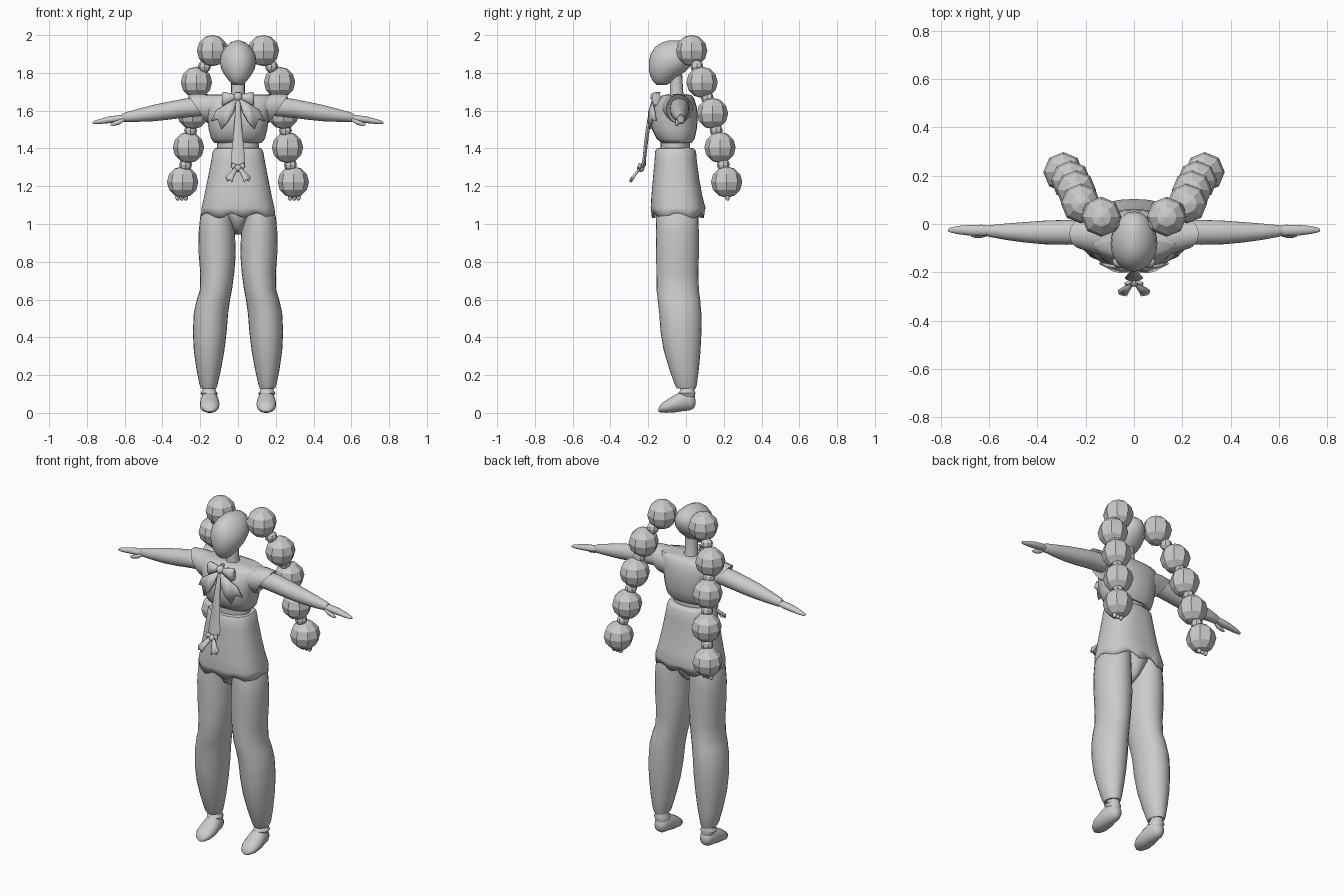
import bpy, bmesh, math
from mathutils import Vector


def finish(name, bm, mirror=False, thick=0, angle=50):
    bmesh.ops.recalc_face_normals(bm, faces=bm.faces)
    me = bpy.data.meshes.new(name)
    bm.to_mesh(me)
    bm.free()
    ob = bpy.data.objects.new(name, me)
    bpy.context.collection.objects.link(ob)
    if thick:
        m = ob.modifiers.new("thickness", 'SOLIDIFY')
        m.thickness = thick
        m.offset = 0
    if mirror:
        ob.modifiers.new("mirror", 'MIRROR')
    bpy.context.view_layer.objects.active = ob
    ob.select_set(True)
    if angle:
        bpy.ops.object.shade_smooth_by_angle(angle=math.radians(angle))
    ob.select_set(False)
    return ob


def loft(name, axis, rings, mirror=False, n=24, power=1.0, caps=(1, 1), warp=None, thick=0):
    """Rings are (position, a_min, a_max, b_min, b_max) across the axis."""
    bm = bmesh.new()
    loops = []
    for p, a0, a1, b0, b1 in rings:
        loop = []
        for i in range(n):
            t = math.tau * i / n
            c, s = math.cos(t), math.sin(t)
            a = (a0 + a1) / 2 + (a1 - a0) / 2 * math.copysign(abs(c) ** power, c)
            b = (b0 + b1) / 2 + (b1 - b0) / 2 * math.copysign(abs(s) ** power, s)
            co = {'x': (p, a, b), 'y': (a, p, b), 'z': (a, b, p)}[axis]
            co = warp(*co) if warp else co
            loop.append(bm.verts.new(co))
        loops.append(loop)
    for l0, l1 in zip(loops, loops[1:]):
        for i in range(n):
            j = (i + 1) % n
            bm.faces.new((l0[i], l0[j], l1[j], l1[i]))
    if caps[0]:
        bm.faces.new(loops[0])
    if caps[1]:
        bm.faces.new(loops[-1])
    return finish(name, bm, mirror, thick)


def ball(name, c, r, seg=8, rings=6, mirror=True, angle=0):
    bm = bmesh.new()
    bmesh.ops.create_uvsphere(bm, u_segments=seg, v_segments=rings, radius=r)
    bmesh.ops.translate(bm, verts=bm.verts, vec=c)
    finish(name, bm, mirror, angle=angle)


def panel(name, pts, mirror=True, thick=0.012):
    bm = bmesh.new()
    f = bm.faces.new([bm.verts.new(p) for p in pts])
    bmesh.ops.triangulate(bm, faces=[f])
    finish(name, bm, mirror, thick, 30)


# head and neck
loft("head", 'z', [
    (1.737, -.025, .025, -.155, -.10), (1.755, -.045, .045, -.175, -.07),
    (1.785, -.068, .068, -.190, -.03), (1.82, -.088, .088, -.197, .01),
    (1.86, -.097, .097, -.197, .04), (1.90, -.091, .091, -.188, .052),
    (1.935, -.07, .07, -.165, .045), (1.96, -.042, .042, -.13, .015),
    (1.972, -.012, .012, -.09, -.03)])
loft("neck", 'z', [(1.66, -.045, .045, -.09, .0), (1.70, -.036, .036, -.085, -.015),
                   (1.79, -.036, .036, -.085, -.02)], n=16)

# hair bunches: faceted balls joined by small beads
chain = [Vector(p) for p in ((.135, .03, 1.918), (.22, .085, 1.75), (.24, .14, 1.585),
                             (.262, .18, 1.405), (.293, .215, 1.222))]
for i, c in enumerate(chain):
    ball(f"hair_ball_{i + 1}", c, .083)
    if i:
        ball(f"hair_tie_{i}", (c + chain[i - 1]) / 2, .034)
ball("hair_root", (.085, .0, 1.915), .03)
for k in (-1, 0, 1):
    x = .298 + .022 * k
    loft(f"hair_tip_{k + 2}", 'z', [(1.125, x - .006, x + .006, .214, .226),
                                    (1.137, x - .013, x + .013, .205, .232),
                                    (1.16, x - .008, x + .008, .21, .226)], True, 8)

# blouse, waist and neckline
loft("blouse", 'z', [
    (1.43, -.125, .125, -.13, .03), (1.45, -.142, .142, -.155, .045),
    (1.50, -.155, .155, -.18, .057), (1.56, -.163, .163, -.186, .062),
    (1.62, -.178, .178, -.17, .057), (1.66, -.19, .19, -.145, .045),
    (1.682, -.18, .18, -.125, .03), (1.688, -.05, .05, -.09, .0)], power=.85)
loft("waist", 'z', [(1.38, -.11, .11, -.135, .022), (1.45, -.11, .11, -.135, .022)])


# slanted sleeve caps
def slant(x, y, z):
    return (x + .68 * (z - 1.61), y, z)


loft("sleeve_cap", 'x', [(.08, -.14, .04, 1.52, 1.685), (.15, -.125, .035, 1.53, 1.69),
                         (.215, -.103, .02, 1.535, 1.687), (.21, -.09, .01, 1.545, 1.675)],
     True, warp=slant)

# arms and hands
loft("arm", 'x', [
    (.16, -.085, .015, 1.575, 1.672), (.28, -.086, .017, 1.563, 1.664),
    (.37, -.084, .014, 1.552, 1.647), (.45, -.077, .008, 1.544, 1.63),
    (.53, -.066, .002, 1.541, 1.609), (.60, -.053, -.005, 1.54, 1.59),
    (.615, -.045, -.01, 1.548, 1.582)], True)
loft("hand", 'x', [
    (.59, -.045, -.01, 1.55, 1.58), (.63, -.05, -.003, 1.54, 1.576),
    (.68, -.048, -.004, 1.534, 1.57), (.73, -.042, -.008, 1.53, 1.556),
    (.762, -.035, -.015, 1.529, 1.546), (.77, -.03, -.02, 1.533, 1.54)], True, 16)
loft("thumb", 'x', [(.60, -.048, -.028, 1.545, 1.565), (.63, -.057, -.033, 1.525, 1.552),
                    (.66, -.057, -.037, 1.519, 1.54), (.675, -.052, -.042, 1.521, 1.531)],
     True, 10)


# flared tunic skirt with a wavy hem
def hem(x, y, z):
    if z < 1.06:
        z += .013 * math.cos(7 * math.atan2(y + .045, x))
    return (x, y, z)


loft("tunic_skirt", 'z', [
    (1.40, -.10, .10, -.13, .02), (1.398, -.122, .122, -.152, .04),
    (1.385, -.13, .13, -.16, .05), (1.33, -.14, .14, -.164, .055),
    (1.24, -.157, .157, -.172, .067), (1.15, -.175, .175, -.18, .083),
    (1.085, -.19, .19, -.184, .10), (1.045, -.193, .193, -.178, .092)],
    n=56, power=.8, caps=(1, 0), warp=hem, thick=.006)

# hips between the legs
loft("hips", 'z', [(.945, -.015, .015, -.06, -.02), (.98, -.035, .035, -.12, .03),
                   (1.04, -.07, .07, -.155, .06), (1.12, -.15, .15, -.155, .06)])

# trouser legs
loft("trouser_leg", 'z', [
    (1.12, .02, .165, -.145, .05), (1.04, .022, .20, -.158, .066),
    (.95, .016, .209, -.16, .068), (.84, .012, .208, -.158, .068),
    (.74, .02, .20, -.157, .066), (.65, .032, .202, -.156, .068),
    (.60, .042, .218, -.15, .075), (.53, .052, .234, -.142, .081),
    (.43, .06, .239, -.135, .082), (.33, .072, .234, -.118, .077),
    (.23, .09, .22, -.088, .068), (.15, .108, .204, -.06, .058),
    (.13, .115, .195, -.05, .052), (.128, .125, .185, -.04, .04)], True)

# ankles and shoes
loft("ankle", 'z', [(.05, .112, .185, -.03, .045), (.09, .112, .188, -.038, .047),
                    (.105, .108, .198, -.042, .05), (.118, .118, .188, -.03, .045),
                    (.15, .118, .188, -.03, .045)], True, 16)
loft("shoe", 'y', [
    (-.146, .135, .163, .006, .022), (-.135, .115, .183, .002, .045),
    (-.105, .10, .20, .0, .068), (-.06, .098, .202, .002, .095),
    (-.02, .103, .197, .008, .118), (.02, .11, .19, .012, .115),
    (.042, .122, .178, .025, .09), (.05, .14, .16, .045, .07)], True, 18)

# chest bow
panel("bow_wing", [(.005, -.172, 1.665), (.06, -.178, 1.635), (.115, -.17, 1.60),
                   (.142, -.16, 1.545), (.108, -.178, 1.555), (.088, -.19, 1.503),
                   (.055, -.198, 1.54), (.025, -.195, 1.59)])
loft("bow_loop", 'x', [(.008, -.172, -.15, 1.662, 1.684), (.04, -.182, -.135, 1.643, 1.692),
                       (.075, -.182, -.132, 1.622, 1.70), (.086, -.17, -.145, 1.63, 1.692)],
     True, 12)
ball("bow_knot", (0, -.165, 1.673), .024, 12, 8, False, 50)

# hanging ribbon with forked tassel
loft("ribbon", 'z', [
    (1.70, -.012, .012, -.155, -.135), (1.66, -.012, .012, -.177, -.155),
    (1.58, -.016, .016, -.20, -.18), (1.50, -.022, .022, -.213, -.192),
    (1.42, -.03, .03, -.223, -.203), (1.34, -.038, .038, -.23, -.212),
    (1.31, -.036, .036, -.238, -.213), (1.30, -.02, .02, -.24, -.22)], n=12)
ball("tassel_knot", (0, -.24, 1.295), .02, 10, 6, False, 50)
panel("tassel_tail", [(.002, -.238, 1.305), (.022, -.245, 1.295), (.04, -.262, 1.272),
                      (.066, -.28, 1.25), (.058, -.29, 1.228), (.045, -.292, 1.236),
                      (.03, -.295, 1.222), (.022, -.278, 1.25), (.004, -.25, 1.285)])
panel("tassel_leaf", [(.0, -.235, 1.31), (.03, -.245, 1.322), (.038, -.25, 1.305),
                      (.025, -.248, 1.29)])
